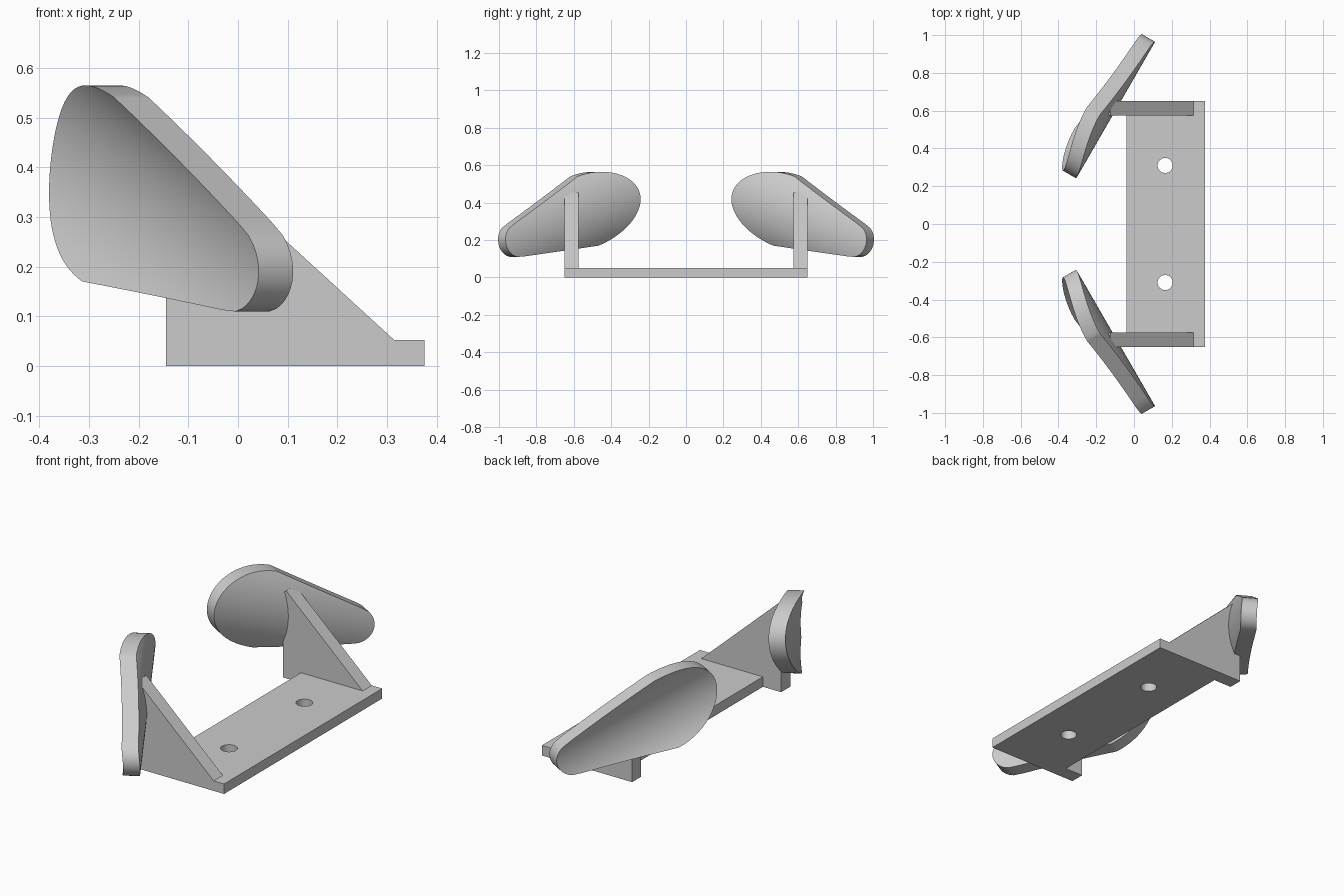
import bpy, bmesh, math
from mathutils import Vector

if "Cube" in bpy.data.objects:
    bpy.data.objects.remove(bpy.data.objects["Cube"], do_unlink=True)

grey = bpy.data.materials.new("plain_grey")
grey.use_nodes = True
colour = (0.6, 0.6, 0.6, 1)
grey.diffuse_color = colour
grey.node_tree.nodes["Principled BSDF"].inputs["Base Color"].default_value = colour


def finish(name, bm):
    bmesh.ops.recalc_face_normals(bm, faces=bm.faces)
    mesh = bpy.data.meshes.new(name)
    bm.to_mesh(mesh)
    bm.free()
    mesh.materials.append(grey)
    obj = bpy.data.objects.new(name, mesh)
    bpy.context.collection.objects.link(obj)
    return obj


def extrude(bm, offset):
    """Thicken all faces of a sheet into a solid."""
    res = bmesh.ops.extrude_face_region(bm, geom=bm.faces[:])
    moved = [g for g in res["geom"] if isinstance(g, bmesh.types.BMVert)]
    bmesh.ops.translate(bm, verts=moved, vec=offset)


def prism(name, points, offset):
    bm = bmesh.new()
    bm.faces.new([bm.verts.new(p) for p in points])
    extrude(bm, offset)
    return finish(name, bm)


def apply_modifier(obj, name):
    bpy.ops.object.select_all(action="DESELECT")
    obj.select_set(True)
    bpy.context.view_layer.objects.active = obj
    bpy.ops.object.modifier_apply(modifier=name)


def mirrored(obj):
    """Mirror a front part to the back across y = 0."""
    mod = obj.modifiers.new("mirror", "MIRROR")
    mod.use_axis = (False, True, False)
    mod.use_mirror_merge = False
    apply_modifier(obj, mod.name)


# Base plate with two screw holes
x0, x1, w, h = -0.04, 0.375, 0.65, 0.052
base = prism("base_plate", [(x0, -w, 0), (x1, -w, 0), (x1, w, 0), (x0, w, 0)], (0, 0, h))
for y in (-0.31, 0.31):
    bpy.ops.mesh.primitive_cylinder_add(vertices=32, radius=0.04, depth=0.3, location=(0.165, y, 0))
    cutter = bpy.context.object
    mod = base.modifiers.new("hole", "BOOLEAN")
    mod.operation, mod.solver, mod.object = "DIFFERENCE", "EXACT", cutter
    apply_modifier(base, mod.name)
    bpy.data.objects.remove(cutter, do_unlink=True)

# Triangular supports that run from the plate into the pads
profile = [(-0.145, 0), (0.315, 0), (0.315, h), (-0.125, 0.455), (-0.145, 0.44)]
mirrored(prism("supports", [(x, -w, z) for x, z in profile], (0, 0.075, 0)))

# Cupped pads: a tapered rounded outline bent round its tilted long axis
HALF, TIP, WIDE, SMALL = 0.196, 0.30, 0.57, 0.09
BEND, TILT, STRIPS = 0.35, math.radians(19), 44
taper = math.atan(0.219)
along = Vector((-0.5, 0.866, 0))
outward = Vector((-0.866, -0.5, 0))
start = Vector((0.04, -1.0, 0.17))


def pad_point(a, v):
    s = a * math.cos(TILT) - v * math.sin(TILT)
    z = a * math.sin(TILT) + v * math.cos(TILT)
    depth = BEND - math.sqrt(BEND ** 2 - v ** 2)
    return start + along * s + outward * depth + Vector((0, 0, z))


def narrow_end(v):
    edge = SMALL * math.cos(taper)
    if abs(v) < edge:
        return SMALL - math.sqrt(SMALL ** 2 - v ** 2)
    t = (abs(v) - edge) / (HALF - edge)
    a = SMALL * (1 - math.sin(taper))
    return a + (WIDE - a) * t


bm = bmesh.new()
rows = []
for i in range(STRIPS + 1):
    t = math.pi * (i / STRIPS - 0.5)
    v = HALF * math.sin(t)
    low = bm.verts.new(pad_point(narrow_end(v), v))
    rim = 0 < i < STRIPS
    rows.append((low, bm.verts.new(pad_point(WIDE + TIP * math.cos(t), v)) if rim else low))
for (a, b), (c, d) in zip(rows, rows[1:]):
    bm.faces.new(list(dict.fromkeys((a, b, d, c))))
extrude(bm, outward * -0.08)
pads = finish("cupped_pads", bm)
mirrored(pads)
bpy.ops.object.shade_smooth_by_angle(angle=math.radians(25))
